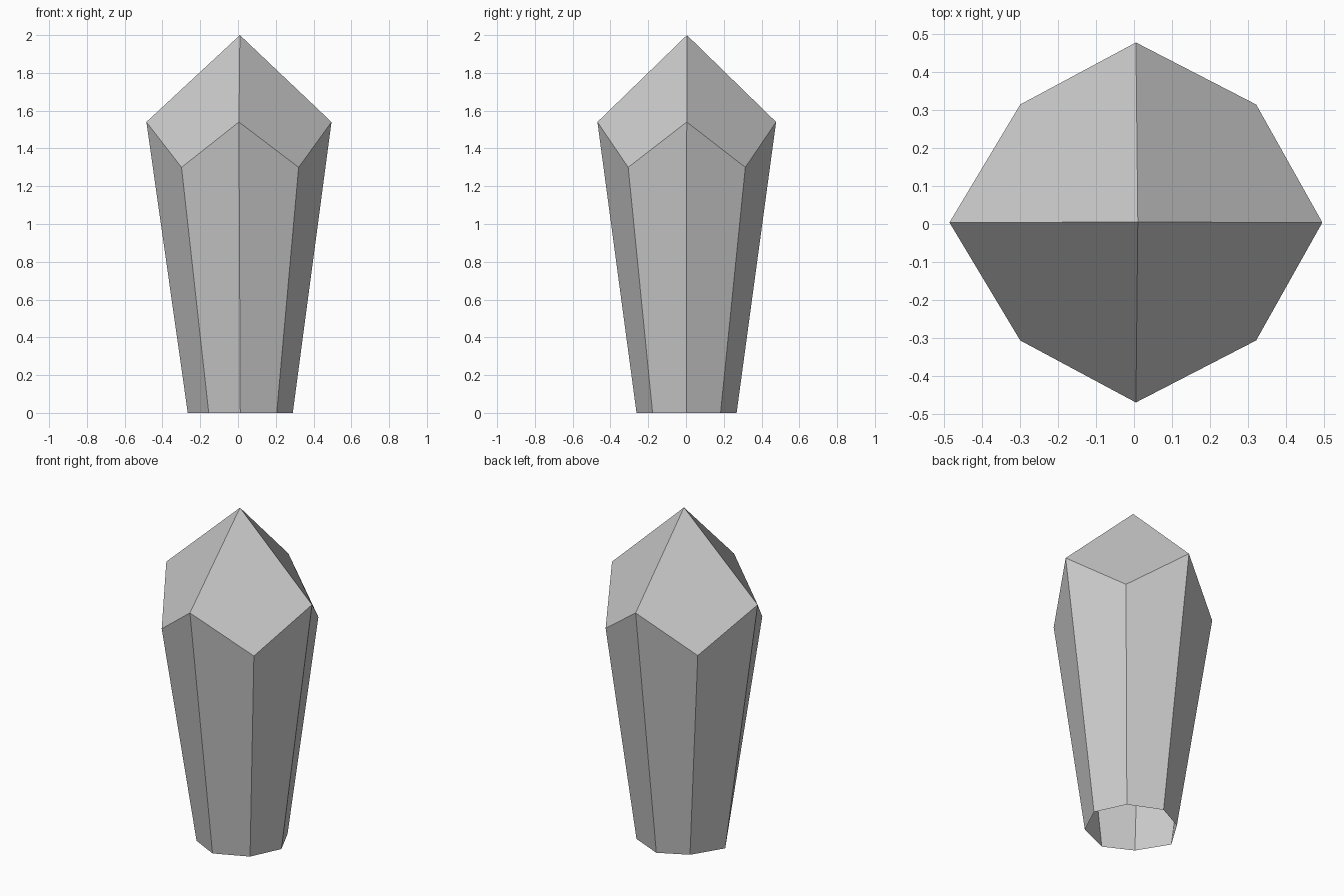
import bpy, bmesh

cube = bpy.data.objects.get("Cube")
if cube:
    bpy.data.objects.remove(cube, do_unlink=True)

# Plain stone colour
stone = bpy.data.materials.new("grey_stone")
stone.use_nodes = True
colour = (0.6, 0.6, 0.6, 1)
stone.diffuse_color = colour
stone.node_tree.nodes["Principled BSDF"].inputs["Base Color"].default_value = colour

# Eight compass directions; the odd ones are the diagonal corners
DIRECTIONS = [(1, 0), (1, 1), (0, 1), (-1, 1), (-1, 0), (-1, -1), (0, -1), (1, -1)]


def ring(bm, rx, ry, diagonal, cx, diagonal_cx, cy, z, diagonal_z):
    verts = []
    for i, (dx, dy) in enumerate(DIRECTIONS):
        if i % 2:
            co = (diagonal_cx + dx * diagonal, cy + dy * diagonal, diagonal_z)
        else:
            co = (cx + dx * rx, cy + dy * ry, z)
        verts.append(bm.verts.new(co))
    return verts


bm = bmesh.new()
base = ring(bm, 0.278, 0.265, 0.18, 0.012, 0.025, 0.003, 0, 0)
shoulder = ring(bm, 0.49, 0.473, 0.31, 0.005, 0.011, 0.004, 1.54, 1.30)
tip = bm.verts.new((0.01, 0.005, 2))

# Tapering sides, open underneath
for i in range(8):
    j = (i + 1) % 8
    bm.faces.new((base[i], base[j], shoulder[j], shoulder[i]))

# Four kite facets meeting at the tip
for i in range(0, 8, 2):
    bm.faces.new((shoulder[i], shoulder[i + 1], shoulder[(i + 2) % 8], tip))

mesh = bpy.data.meshes.new("crystal_shard")
bm.to_mesh(mesh)
bm.free()
mesh.materials.append(stone)
crystal = bpy.data.objects.new("crystal_shard", mesh)
bpy.context.collection.objects.link(crystal)
